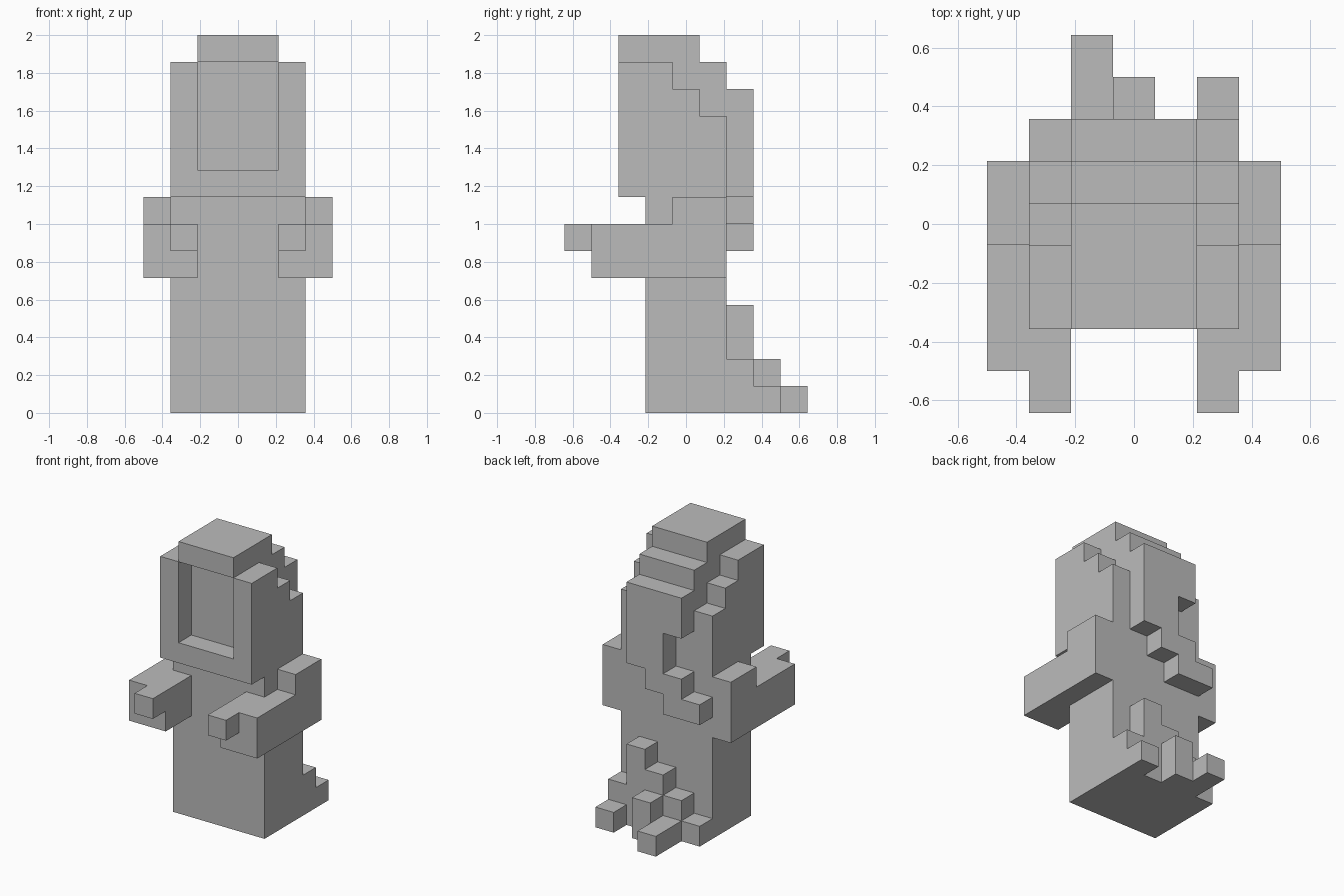
import bpy
import bmesh
from itertools import product
from mathutils import Vector

cube = bpy.data.objects.get("Cube")
if cube:
    bpy.data.objects.remove(cube, do_unlink=True)

UNIT = 2 / 14                       # edge of one block
WIDTH, DEPTH = 7, 9                 # footprint in blocks

grey = bpy.data.materials.new("plain_grey")
grey.use_nodes = True
colour = (0.5, 0.5, 0.5, 1)
grey.diffuse_color = colour
grey.node_tree.nodes["Principled BSDF"].inputs["Base Color"].default_value = colour


def box(xs, ys, zs):
    """Set of block cells in the given half-open ranges."""
    return set(product(range(*xs), range(*ys), range(*zs)))


def mirror(cells):
    return {(WIDTH - 1 - x, y, z) for x, y, z in cells}


parts = {}

# Robe, and the head behind the open face
parts["body"] = box((1, 6), (3, 6), (0, 8))
parts["head"] = box((2, 5), (3, 6), (9, 13))
parts["chin"] = box((2, 5), (2, 6), (8, 9))
parts["crown"] = box((2, 5), (2, 5), (13, 14))

# Stepped sides of the hood
side = box((5, 6), (2, 6), (8, 11)) | box((5, 6), (2, 5), (11, 12)) | box((5, 6), (2, 4), (12, 13))
parts["left_hood_side"] = side
parts["right_hood_side"] = mirror(side)

# Arms held forward, with a hand at the end
arm = box((6, 7), (4, 6), (5, 8)) | box((6, 7), (1, 4), (5, 7)) | box((5, 6), (1, 3), (5, 7))
hand = box((5, 6), (0, 1), (6, 7))
for name, cells in (("arm", arm), ("hand", hand)):
    parts["left_" + name] = cells
    parts["right_" + name] = mirror(cells)

# Hanging cloth that winds down the back
parts["back_drape"] = (box((2, 5), (6, 7), (10, 12)) | box((3, 5), (6, 7), (8, 10))
                       | box((2, 4), (6, 7), (7, 8)) | box((1, 3), (6, 7), (6, 7)))

# Ragged train on the ground: column heights for each row
train = set()
for row, heights in enumerate(("12342", "01201", "01000")):
    for col, height in enumerate(heights):
        y = 6 + row
        train |= box((1 + col, 2 + col), (y, y + 1), (0, int(height)))
parts["train"] = train

solid = set().union(*parts.values())


def build(name, cells):
    """Mesh the outer faces of a part, leaving out those against other blocks."""
    bm = bmesh.new()
    for cell in sorted(cells):
        centre = Vector(cell) + Vector((0.5, 0.5, 0.5))
        for axis, sign in product(range(3), (-1, 1)):
            normal = Vector((0, 0, 0))
            normal[axis] = sign
            if tuple(int(a + b) for a, b in zip(cell, normal)) in solid:
                continue
            u = Vector((0, 0, 0))
            u[(axis + 1) % 3] = 0.5
            v = normal.cross(u)
            mid = centre + normal / 2
            ring = [mid + u + v, mid - u + v, mid - u - v, mid + u - v]
            bm.faces.new([bm.verts.new(((p.x - WIDTH / 2) * UNIT,
                                        (p.y - DEPTH / 2) * UNIT,
                                        p.z * UNIT)) for p in ring])
    bmesh.ops.remove_doubles(bm, verts=bm.verts, dist=UNIT / 100)
    mesh = bpy.data.meshes.new(name)
    bm.to_mesh(mesh)
    bm.free()
    mesh.materials.append(grey)
    bpy.context.collection.objects.link(bpy.data.objects.new(name, mesh))


for part_name, part_cells in parts.items():
    build(part_name, part_cells)
